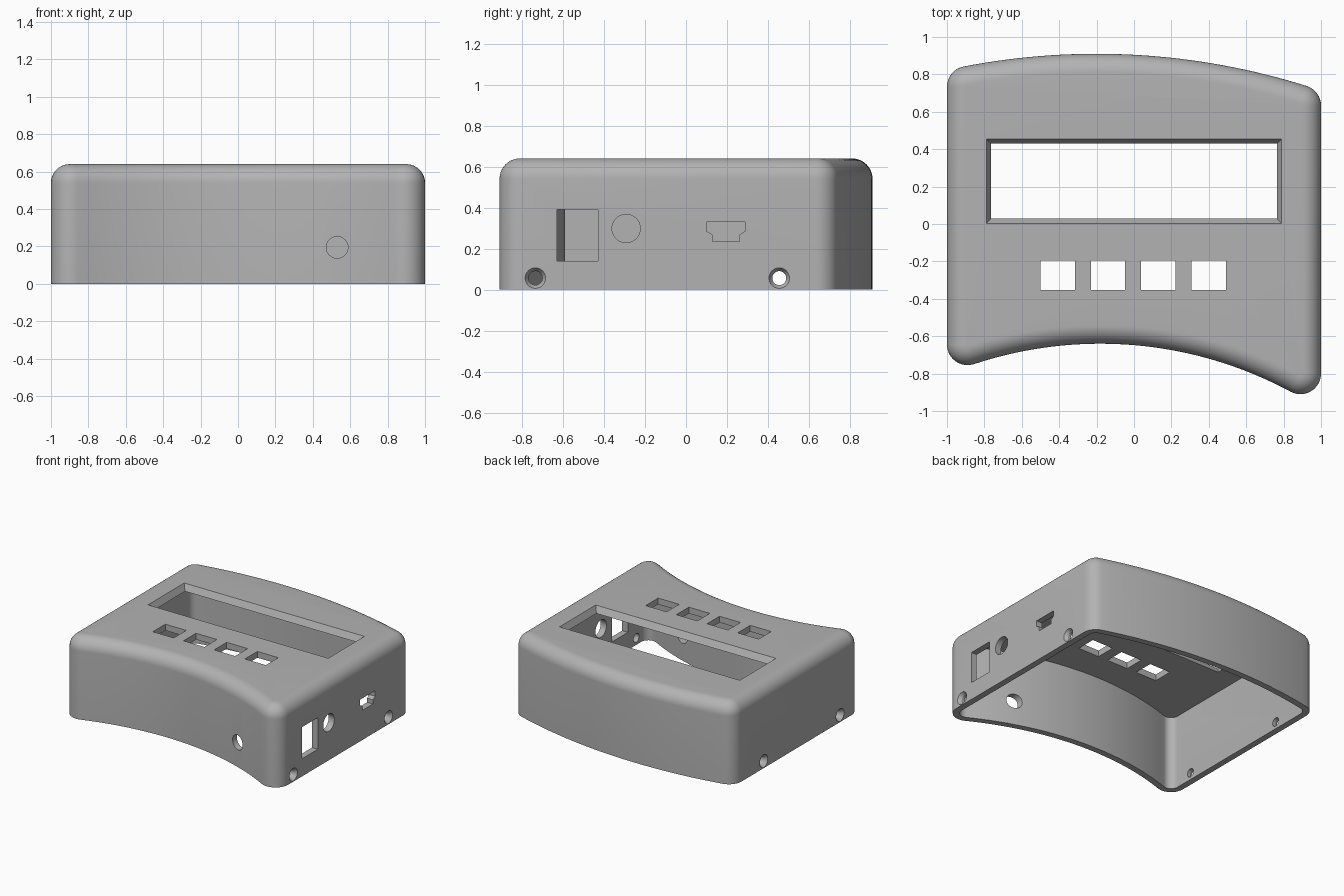
import bpy, bmesh
from math import sin, cos, pi, sqrt, atan2, radians
from mathutils import Vector

cube = bpy.data.objects.get("Cube")
if cube:
    bpy.data.objects.remove(cube, do_unlink=True)

HEIGHT, WALL, CORNER, FILLET = 0.64, 0.05, 0.11, 0.10
FRONT_R, BACK_R = 2.145, 3.75
FRONT_C = Vector((-0.18, -0.64 - FRONT_R))
BACK_C = Vector((-0.20, 0.91 - BACK_R))

plastic = bpy.data.materials.new("grey plastic")
plastic.use_nodes = True
plastic.diffuse_color = (0.45, 0.45, 0.45, 1)
plastic.node_tree.nodes["Principled BSDF"].inputs["Base Color"].default_value = (0.45, 0.45, 0.45, 1)


def angle(v):
    return atan2(v.y, v.x)


def arc(c, r, a, b, n, ends=True):
    steps = range(n + 1) if ends else range(1, n)
    return [(c.x + r * cos(a + (b - a) * i / n), c.y + r * sin(a + (b - a) * i / n)) for i in steps]


def corner_centre(x, c, r):
    return Vector((x, c.y + sqrt(r * r - (x - c.x) ** 2)))


def outline(inset):
    """Plan of the case: two curved sides, two straight sides, round corners."""
    x, r = 1 - CORNER, CORNER - inset
    fl, fr = [corner_centre(s * x, FRONT_C, FRONT_R + CORNER) for s in (-1, 1)]
    bl, br = [corner_centre(s * x, BACK_C, BACK_R - CORNER) for s in (-1, 1)]
    pts = arc(FRONT_C, FRONT_R + inset, angle(fl - FRONT_C), angle(fr - FRONT_C), 32, False)
    pts += arc(fr, r, angle(FRONT_C - fr), 0, 10)
    pts += arc(br, r, 0, angle(br - BACK_C), 8)
    pts += arc(BACK_C, BACK_R - inset, angle(br - BACK_C), angle(bl - BACK_C), 32, False)
    pts += arc(bl, r, angle(bl - BACK_C), pi, 8)
    pts += arc(fl, r, pi, angle(FRONT_C - fl) + 2 * pi, 10)
    return pts


def loft(name, rings):
    """Skin a list of equal-length point rings and cap both ends."""
    bm = bmesh.new()
    loops = [[bm.verts.new(p) for p in ring] for ring in rings]
    n = len(loops[0])
    for a, b in zip(loops, loops[1:]):
        for i in range(n):
            j = (i + 1) % n
            bm.faces.new((a[i], a[j], b[j], b[i]))
    bm.faces.new(loops[0][::-1])
    bm.faces.new(loops[-1])
    bmesh.ops.recalc_face_normals(bm, faces=bm.faces)
    mesh = bpy.data.meshes.new(name)
    bm.to_mesh(mesh)
    bm.free()
    obj = bpy.data.objects.new(name, mesh)
    bpy.context.collection.objects.link(obj)
    mesh.materials.append(plastic)
    return obj


def level(pts, z):
    return [(x, y, z) for x, y in pts]


def side(pts, x):
    return [(x, y, z) for y, z in pts]


def rect(x0, x1, y0, y1):
    return [(x0, y0), (x1, y0), (x1, y1), (x0, y1)]


def circle(u, v, r):
    return arc(Vector((u, v)), r, 0, 2 * pi * 31 / 32, 31)


# Hollow case, open underneath: outer skin with rounded top edge, then the cavity
rings = [level(outline(WALL), HEIGHT - WALL), level(outline(WALL), 0), level(outline(0), 0)]
for i in range(11):
    t = i / 10 * pi / 2
    rings.append(level(outline(FILLET * (1 - cos(t))), HEIGHT - FILLET + FILLET * sin(t)))
case = loft("case", rings)

cutters = []


def cut(rings):
    cutters.append(loft("cutter", rings))


# Display window with sloping edges
cut([level(rect(-0.753, 0.753, 0.042, 0.418), HEIGHT - 2 * WALL + 0.025),
     level(rect(-0.802, 0.802, -0.012, 0.467), HEIGHT + 0.025)])

# Four button openings
for i in range(4):
    x = -0.5 + 0.269 * i
    opening = rect(x, x + 0.184, -0.352, -0.196)
    cut([level(opening, 0.5), level(opening, 0.7)])

# Ports in one side: switch, power socket, data socket
data_port = [(0.10, 0.33), (0.10, 0.285), (0.13, 0.268), (0.13, 0.235),
             (0.26, 0.235), (0.26, 0.268), (0.288, 0.285), (0.288, 0.33)]
for port in (rect(-0.63, -0.43, 0.14, 0.39), circle(-0.292, 0.298, 0.069), data_port):
    cut([side(port, 0.9), side(port, 1.1)])

# Countersunk screw holes in both sides
for s, y in ((1, -0.735), (1, 0.455), (-1, -0.5), (-1, 0.455)):
    cut([side(circle(y, 0.056, r), s * x) for x, r in
         ((0.92, 0.034), (0.975, 0.034), (1.0, 0.05), (1.05, 0.05))])

# Round hole in the curved front
hole = circle(0.53, 0.195, 0.058)
cut([[(x, y, z) for x, z in hole] for y in (-1.0, -0.55)])

bpy.ops.object.select_all(action='DESELECT')
bpy.context.view_layer.objects.active = case
case.select_set(True)
for c in cutters:
    mod = case.modifiers.new("cut", 'BOOLEAN')
    mod.operation, mod.solver, mod.object = 'DIFFERENCE', 'EXACT', c
    bpy.ops.object.modifier_apply(modifier=mod.name)
    bpy.data.objects.remove(c, do_unlink=True)
bpy.ops.object.shade_smooth_by_angle(angle=radians(30))
